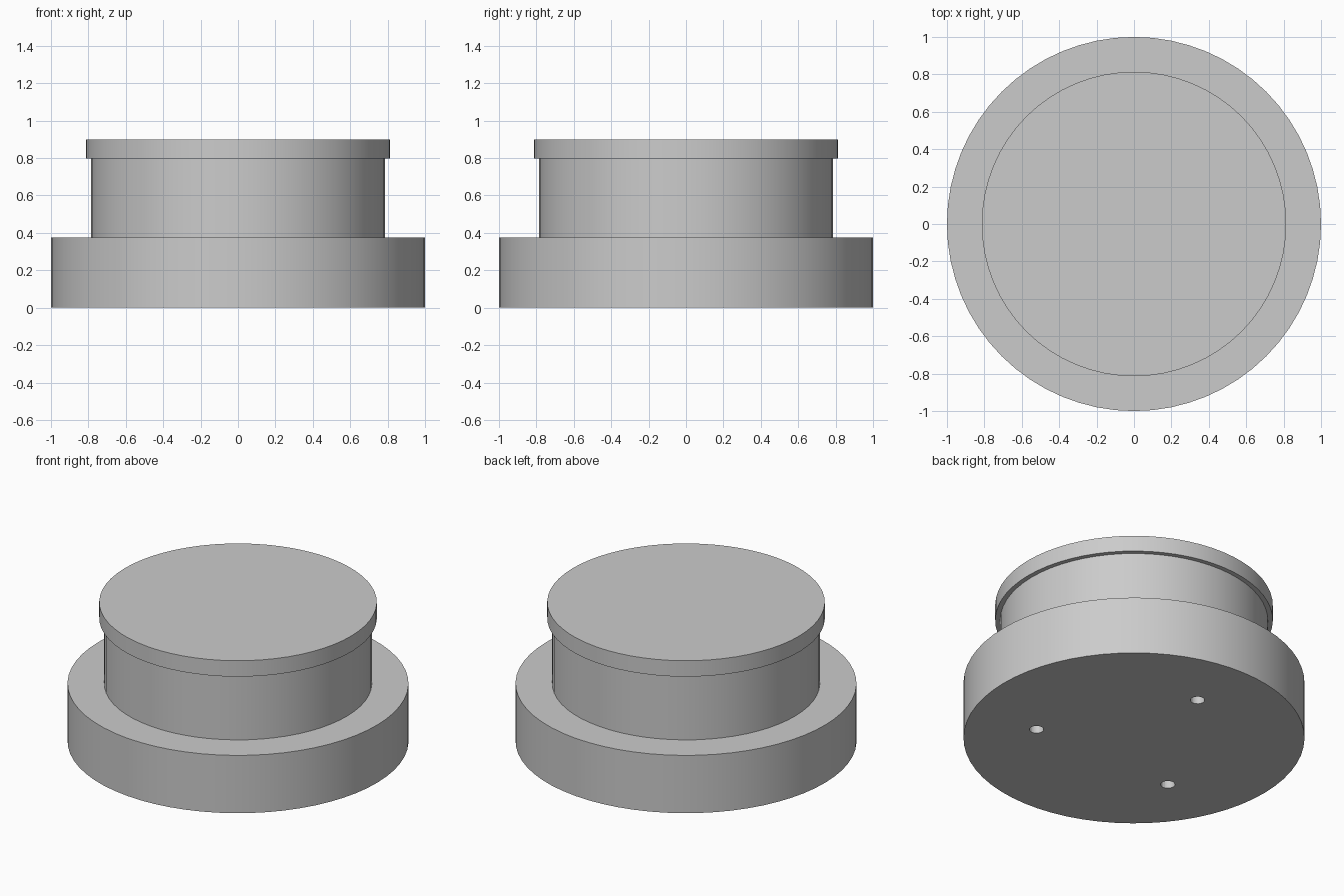
import bpy
import math

SIDES = 64

cube = bpy.data.objects.get("Cube")
if cube:
    bpy.data.objects.remove(cube, do_unlink=True)

# Single plain grey
grey = bpy.data.materials.new("plain grey")
grey.use_nodes = True
colour = (0.6, 0.6, 0.6, 1.0)
grey.diffuse_color = colour
grey.node_tree.nodes["Principled BSDF"].inputs["Base Color"].default_value = colour


def disc(name, radius, bottom, top, x=0.0, y=0.0, sides=SIDES):
    """Upright cylinder between two heights."""
    bpy.ops.mesh.primitive_cylinder_add(
        vertices=sides, radius=radius, depth=top - bottom,
        location=(x, y, (bottom + top) / 2))
    obj = bpy.context.object
    obj.name = name
    obj.data.materials.append(grey)
    return obj


# Stacked round parts
base = disc("base", 1.0, 0.0, 0.374)
body = disc("body", 0.785, 0.374, 0.797)
cap = disc("cap", 0.814, 0.797, 0.9)

# Three blind screw holes in the underside
for i in range(3):
    angle = math.radians(90 + 120 * i)
    cutter = disc(f"screw_hole_cutter_{i + 1}", 0.042, -0.1, 0.2,
                  0.58 * math.cos(angle), 0.58 * math.sin(angle), 24)
    cutter.hide_render = True
    cutter.hide_set(True)
    cut = base.modifiers.new(f"screw_hole_{i + 1}", "BOOLEAN")
    cut.operation = "DIFFERENCE"
    cut.solver = "EXACT"
    cut.object = cutter

# Smooth walls with crisp rims
bpy.ops.object.select_all(action="DESELECT")
for part in (base, body, cap):
    part.select_set(True)
bpy.context.view_layer.objects.active = base
bpy.ops.object.shade_smooth_by_angle(angle=math.radians(30))
